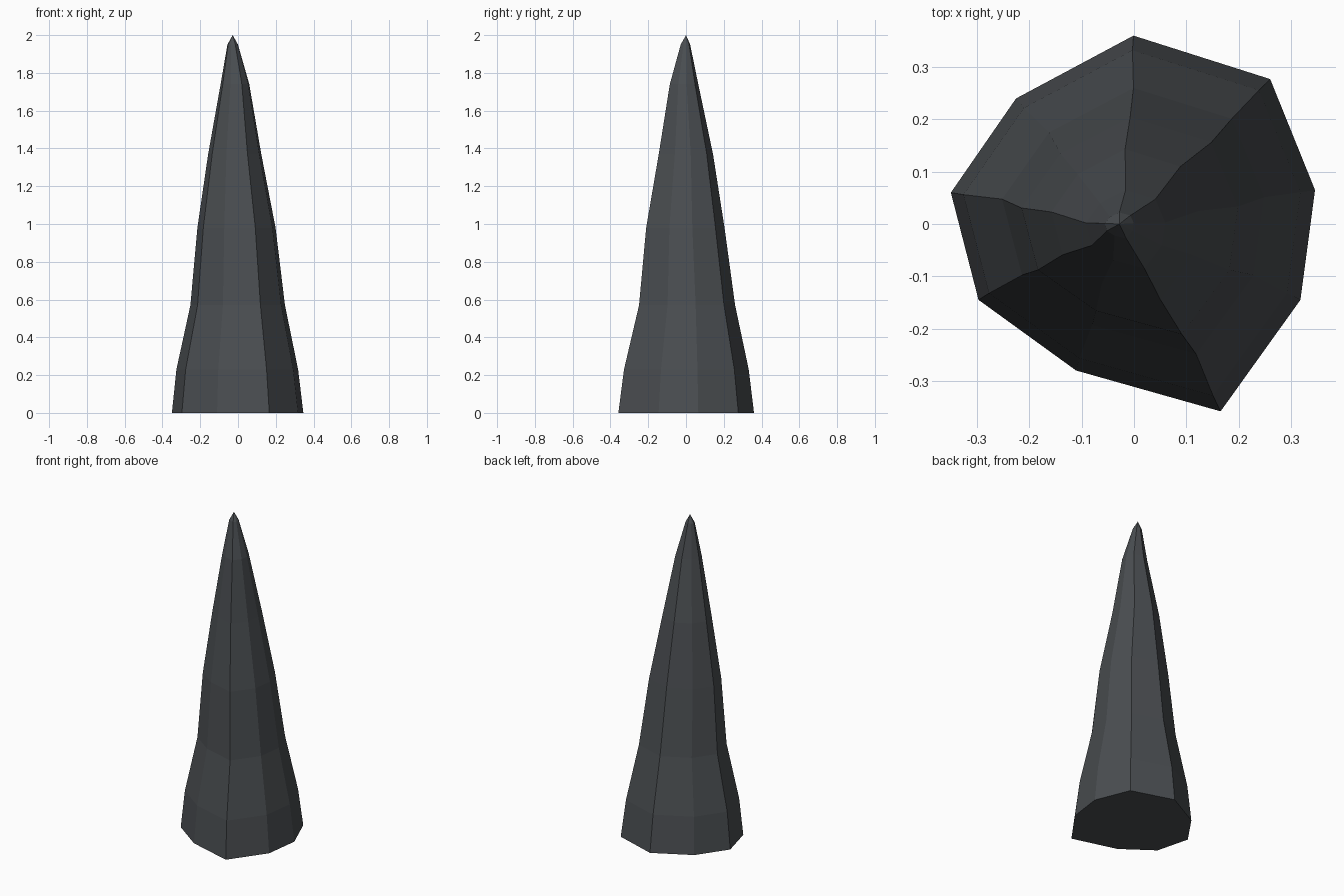
import bpy, bmesh

if "Cube" in bpy.data.objects:
    bpy.data.objects.remove(bpy.data.objects["Cube"])

# Dark stone material
stone = bpy.data.materials.new("dark slate stone")
stone.diffuse_color = (0.068, 0.075, 0.082, 1)
stone.use_nodes = True
stone.node_tree.nodes["Principled BSDF"].inputs["Base Color"].default_value = stone.diffuse_color

# Irregular nine-sided footprint
base = [(0.0, 0.36), (-0.225, 0.24), (-0.35, 0.06), (-0.297, -0.145),
        (-0.11, -0.28), (0.167, -0.358), (0.32, -0.145), (0.348, 0.065),
        (0.262, 0.277)]

# Rings up the spike: height, x min, x max, y min, y max
rings = [(0.00, -0.350, 0.348, -0.360, 0.360),
         (0.23, -0.326, 0.320, -0.330, 0.332),
         (0.57, -0.252, 0.250, -0.250, 0.260),
         (0.98, -0.215, 0.200, -0.212, 0.204),
         (1.37, -0.158, 0.124, -0.145, 0.143),
         (1.74, -0.092, 0.060, -0.086, 0.065),
         (1.95, -0.056, 0.000, -0.028, 0.022)]

bm = bmesh.new()
loops = []
for z, x0, x1, y0, y1 in rings:
    loops.append([bm.verts.new(((x0 + x1) / 2 + x * (x1 - x0) / 0.70,
                                (y0 + y1) / 2 + y * (y1 - y0) / 0.72, z))
                  for x, y in base])

# Side facets, tip and underside
n = len(base)
tip = bm.verts.new((-0.028, 0.0, 2.0))
for i in range(n):
    j = (i + 1) % n
    for low, high in zip(loops, loops[1:]):
        bm.faces.new((low[i], low[j], high[j], high[i]))
    bm.faces.new((loops[-1][i], loops[-1][j], tip))
bm.faces.new(loops[0][::-1])
bmesh.ops.recalc_face_normals(bm, faces=bm.faces)

mesh = bpy.data.meshes.new("rock_spike")
bm.to_mesh(mesh)
bm.free()
mesh.materials.append(stone)
bpy.context.collection.objects.link(bpy.data.objects.new("rock_spike", mesh))
